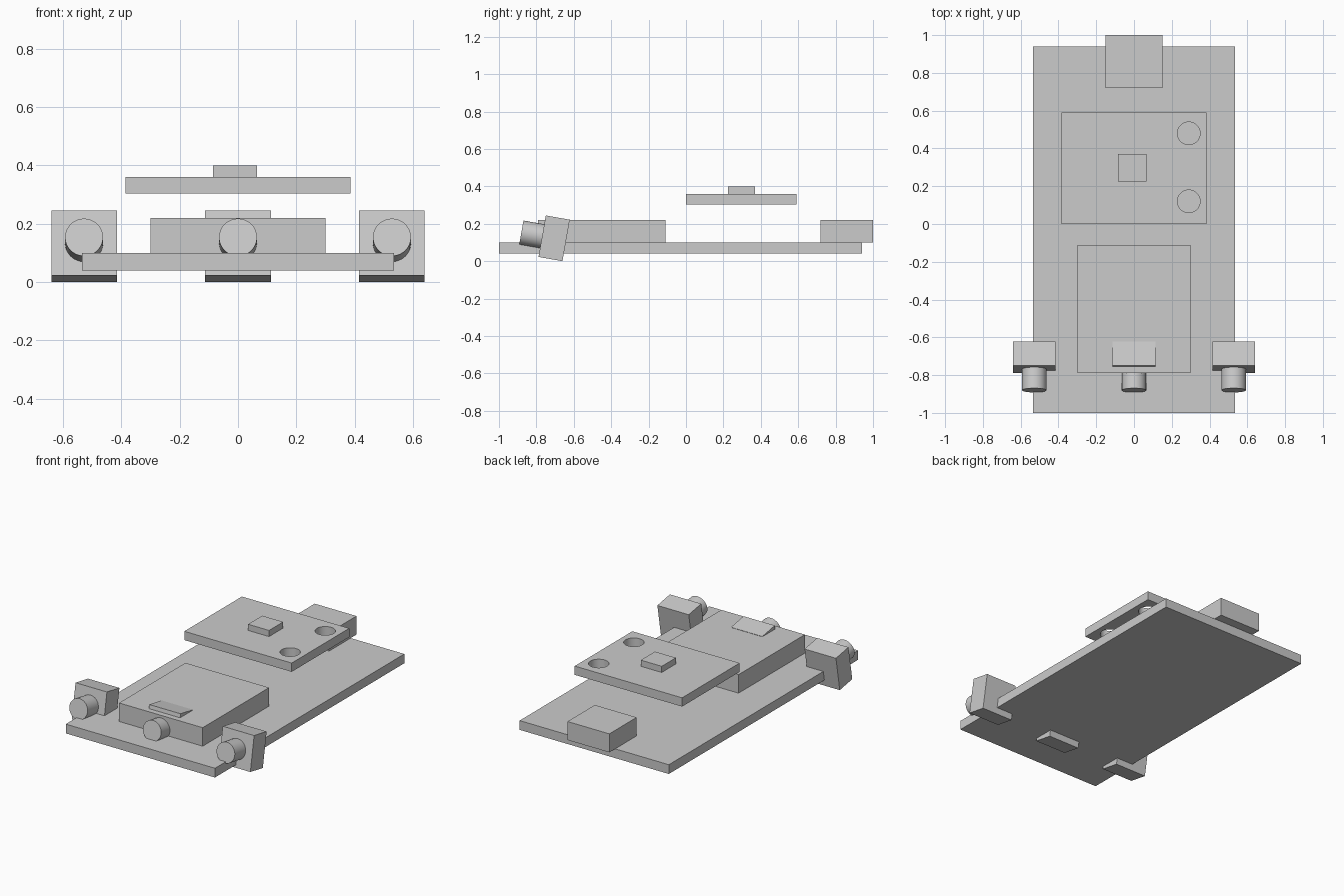
import bpy
from math import radians
from mathutils import Matrix, Vector

default_cube = bpy.data.objects.get("Cube")
if default_cube:
    bpy.data.objects.remove(default_cube, do_unlink=True)

GREY = (0.6, 0.6, 0.6, 1.0)
grey = bpy.data.materials.new("plain grey")
grey.use_nodes = True
grey.diffuse_color = GREY
grey.node_tree.nodes["Principled BSDF"].inputs["Base Color"].default_value = GREY


def box(name, low, high):
    """Axis-aligned box between two corners."""
    low, high = Vector(low), Vector(high)
    bpy.ops.mesh.primitive_cube_add(size=1)
    ob = bpy.context.object
    ob.name = name
    ob.data.transform(Matrix.Translation((low + high) / 2)
                      @ Matrix.Diagonal((*(high - low), 1)))
    ob.data.materials.append(grey)
    return ob


def cylinder(name, radius, depth, centre):
    """Upright cylinder."""
    bpy.ops.mesh.primitive_cylinder_add(vertices=48, radius=radius,
                                        depth=depth, location=centre)
    ob = bpy.context.object
    ob.name = name
    ob.data.materials.append(grey)
    return ob


# Main board with battery block and rear connector
box("base_board", (-0.535, -1, 0.04), (0.535, 0.94, 0.10))
box("battery_block", (-0.30, -0.79, 0.10), (0.30, -0.11, 0.22))
box("rear_connector", (-0.15, 0.72, 0.10), (0.15, 1, 0.22))

# Raised board with two through holes
upper = box("upper_board", (-0.385, 0, 0.303), (0.385, 0.59, 0.36))
for y in (0.12, 0.48):
    cutter = cylinder("hole_cutter", 0.06, 0.3, (0.29, y, 0.33))
    cutter.hide_render = True
    cut = upper.modifiers.new("hole", 'BOOLEAN')
    cut.operation = 'DIFFERENCE'
    cut.solver = 'EXACT'
    cut.object = cutter
    bpy.context.view_layer.objects.active = upper
    bpy.ops.object.modifier_apply(modifier=cut.name)
    bpy.data.objects.remove(cutter, do_unlink=True)

box("chip", (-0.085, 0.225, 0.36), (0.065, 0.37, 0.40))

# Three front cameras, tipped upward
TILT = radians(-10)
for side, x in (("right", -0.528), ("middle", 0), ("left", 0.528)):
    pose = (Matrix.Translation((x, -0.705, 0.1225))
            @ Matrix.Rotation(TILT, 4, 'X'))
    body = box(side + "_camera_body",
               (-0.1125, -0.065, -0.1125), (0.1125, 0.065, 0.1125))
    body.matrix_world = pose
    lens = cylinder(side + "_camera_lens", 0.065, 0.113, (0, 0, 0))
    lens.matrix_world = (pose @ Matrix.Translation((0, -0.1215, 0))
                         @ Matrix.Rotation(radians(90), 4, 'X'))
    bpy.ops.object.shade_smooth_by_angle()

# Smooth hole walls, keeping the board edges sharp
bpy.ops.object.select_all(action='DESELECT')
upper.select_set(True)
bpy.context.view_layer.objects.active = upper
bpy.ops.object.shade_smooth_by_angle()
